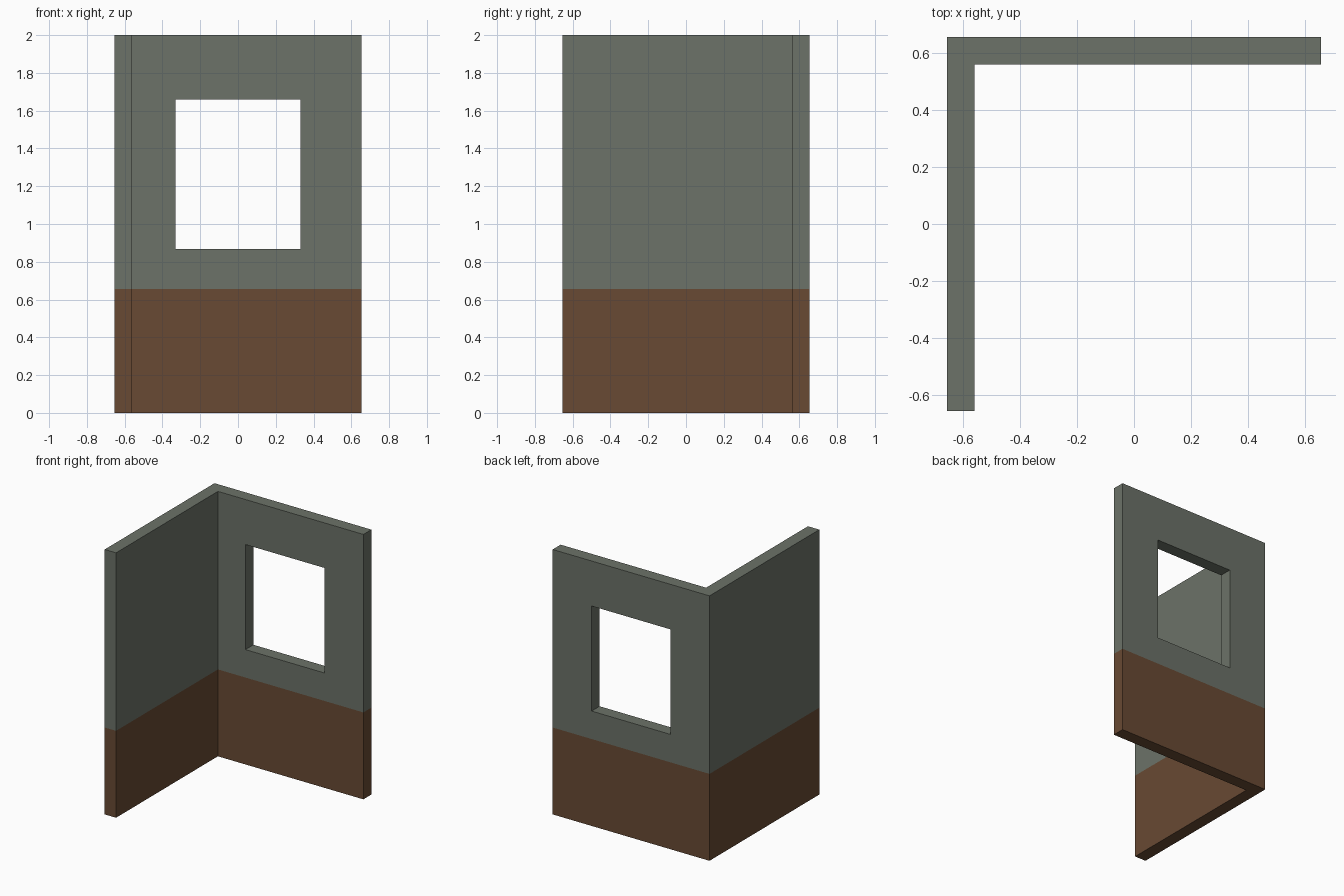
import bpy, bmesh

if "Cube" in bpy.data.objects:
    bpy.data.objects.remove(bpy.data.objects["Cube"])

H = 0.655          # half width of the plan
IN = 0.56          # inner face of the walls
TOP = 2.0
SPLIT = 0.656      # top of the brown lower band


def material(name, rgb):
    m = bpy.data.materials.new(name)
    m.diffuse_color = (*rgb, 1.0)
    m.use_nodes = True
    m.node_tree.nodes["Principled BSDF"].inputs["Base Color"].default_value = m.diffuse_color
    return m


def prism(name, outline, z0, z1):
    """Extrude a plan outline from z0 up to z1."""
    bm = bmesh.new()
    base = bm.faces.new([bm.verts.new((x, y, z0)) for x, y in outline])
    ext = bmesh.ops.extrude_face_region(bm, geom=[base])
    verts = [v for v in ext["geom"] if isinstance(v, bmesh.types.BMVert)]
    bmesh.ops.translate(bm, verts=verts, vec=(0, 0, z1 - z0))
    bmesh.ops.recalc_face_normals(bm, faces=bm.faces)
    me = bpy.data.meshes.new(name)
    bm.to_mesh(me)
    bm.free()
    ob = bpy.data.objects.new(name, me)
    bpy.context.collection.objects.link(ob)
    return ob


# L-shaped corner wall: left wing and back wing
wall = prism("corner_wall", [(-H, -H), (-IN, -H), (-IN, IN),
                             (H, IN), (H, H), (-H, H)], 0, TOP)

# window opening through the back wing
cutter = prism("window_cutter", [(-0.33, 0.45), (0.33, 0.45),
                                 (0.33, 0.75), (-0.33, 0.75)], 0.867, 1.66)
cutter.hide_render = True
cut = wall.modifiers.new("window", 'BOOLEAN')
cut.operation = 'DIFFERENCE'
cut.solver = 'EXACT'
cut.object = cutter
bpy.context.view_layer.update()
mesh = bpy.data.meshes.new_from_object(
    wall.evaluated_get(bpy.context.evaluated_depsgraph_get()))
wall.modifiers.clear()
wall.data = mesh
bpy.data.objects.remove(cutter)

# split the faces at the band height and colour by height
bm = bmesh.new()
bm.from_mesh(mesh)
bmesh.ops.bisect_plane(bm, geom=bm.verts[:] + bm.edges[:] + bm.faces[:],
                       plane_co=(0, 0, SPLIT), plane_no=(0, 0, 1))
for f in bm.faces:
    f.material_index = int(f.calc_center_median().z < SPLIT)
    f.smooth = False
bm.to_mesh(mesh)
bm.free()
mesh.materials.clear()
mesh.materials.append(material("grey_green_paint", (0.149, 0.168, 0.138)))
mesh.materials.append(material("brown_lower_band", (0.138, 0.068, 0.033)))
for f in mesh.polygons:
    f.material_index = int(f.center.z < SPLIT)
